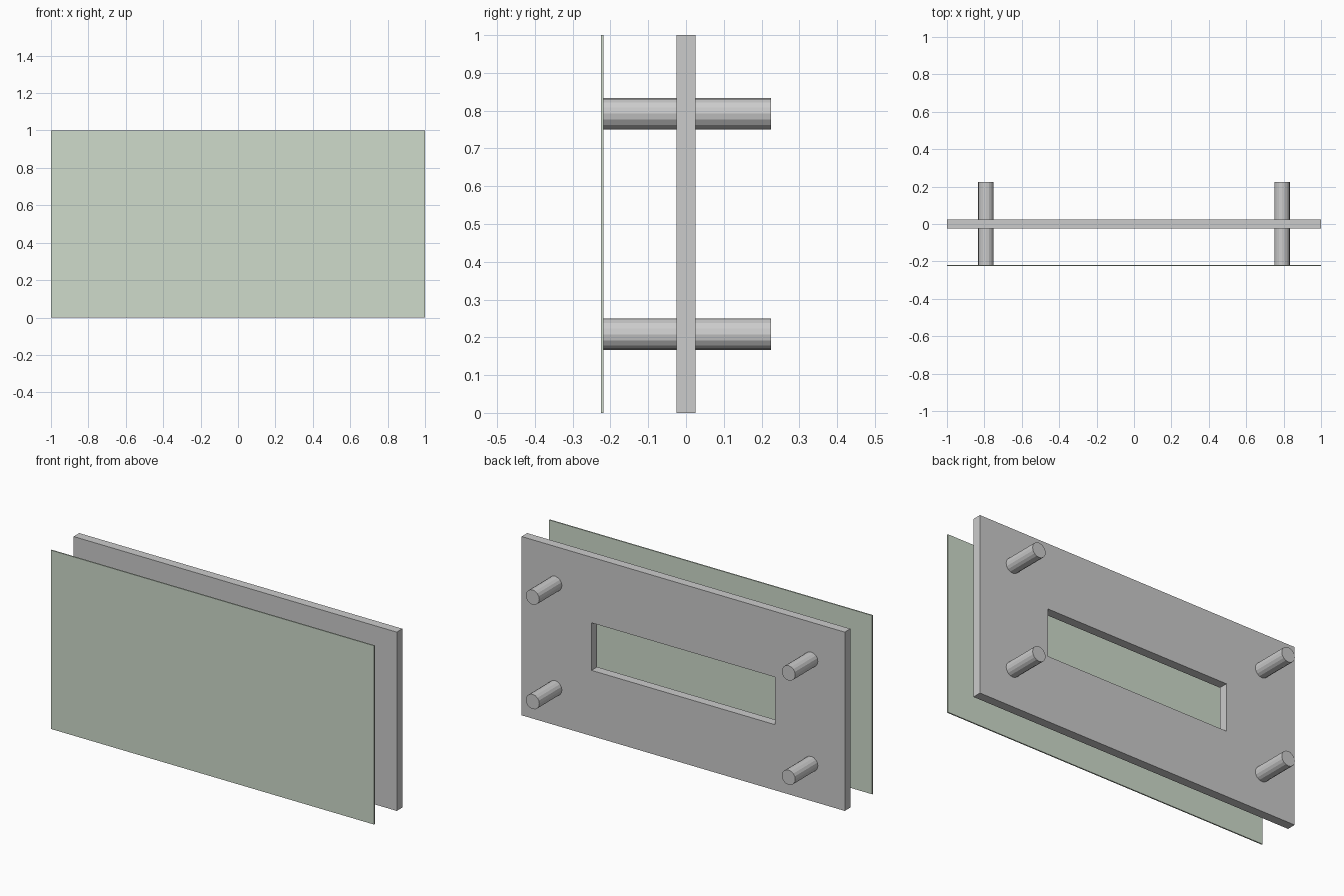
import bpy, bmesh, math

if "Cube" in bpy.data.objects:
    bpy.data.objects.remove(bpy.data.objects["Cube"])

W, H = 1.0, 1.0            # half width, full height
T = 0.025                  # half thickness of the back plate
HOLE_X, HOLE_Z = 0.567, 0.133   # half size of the window


def finish(bm, name):
    bmesh.ops.recalc_face_normals(bm, faces=bm.faces)
    me = bpy.data.meshes.new(name)
    bm.to_mesh(me)
    bm.free()
    ob = bpy.data.objects.new(name, me)
    bpy.context.collection.objects.link(ob)
    return ob


# back plate: rectangular ring extruded through its thickness
bm = bmesh.new()
corners = [(-1, -1), (1, -1), (1, 1), (-1, 1)]
outer = [bm.verts.new((sx * W, -T, H / 2 + sz * H / 2)) for sx, sz in corners]
inner = [bm.verts.new((sx * HOLE_X, -T, H / 2 + sz * HOLE_Z)) for sx, sz in corners]
ring = []
for i in range(4):
    j = (i + 1) % 4
    ring.append(bm.faces.new((outer[i], outer[j], inner[j], inner[i])))
ext = bmesh.ops.extrude_face_region(bm, geom=ring, use_keep_orig=True)
moved = [g for g in ext["geom"] if isinstance(g, bmesh.types.BMVert)]
bmesh.ops.translate(bm, verts=moved, vec=(0, 2 * T, 0))
finish(bm, "back_plate")

# thin tinted front panel
bpy.ops.mesh.primitive_cube_add(size=1, location=(0, -0.2215, H / 2))
panel = bpy.context.object
panel.name = "front_panel"
panel.scale = (2 * W, 0.007, H)
mat = bpy.data.materials.new("tinted_green")
mat.diffuse_color = (0.62, 0.71, 0.60, 1)
mat.use_nodes = True
mat.node_tree.nodes["Principled BSDF"].inputs["Base Color"].default_value = mat.diffuse_color
panel.data.materials.append(mat)

# four standoff pins passing through the plate
Y0, Y1 = -0.218, 0.225
for side, sx in (("left", -1), ("right", 1)):
    for level, sz in (("lower", -1), ("upper", 1)):
        bpy.ops.mesh.primitive_cylinder_add(
            vertices=16, radius=0.0415, depth=Y1 - Y0,
            location=(sx * 0.792, (Y0 + Y1) / 2, H / 2 + sz * 0.292),
            rotation=(math.pi / 2, 0, 0))
        bpy.context.object.name = f"{level}_{side}_pin"
